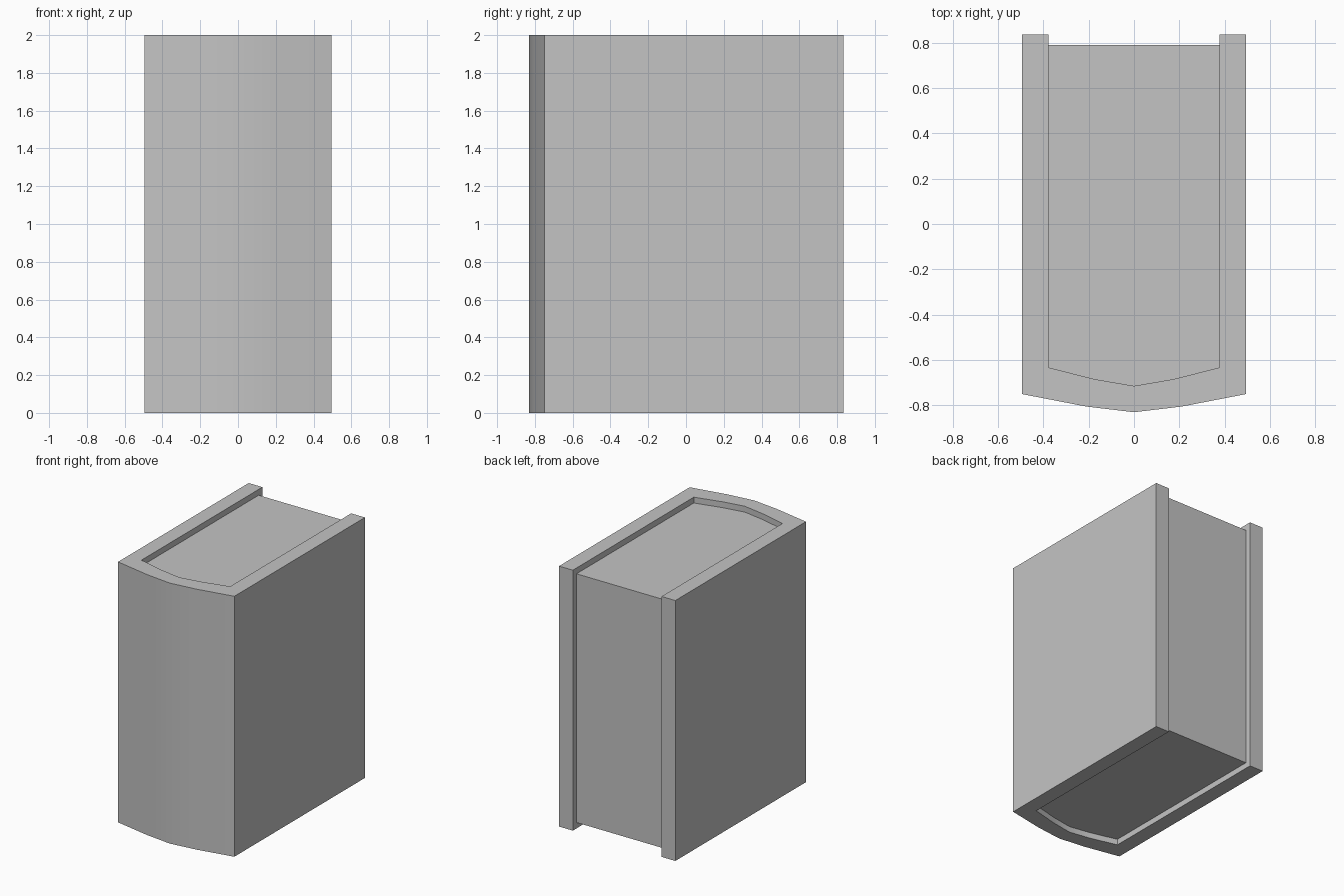
import bpy, bmesh, math

if "Cube" in bpy.data.objects:
    bpy.data.objects.remove(bpy.data.objects["Cube"])

grey = bpy.data.materials.new("plain_grey")
grey.diffuse_color = (0.55, 0.55, 0.55, 1)
grey.use_nodes = True
grey.node_tree.nodes["Principled BSDF"].inputs["Base Color"].default_value = grey.diffuse_color


def mirrored(half):
    """Complete a left-to-centre outline with its right half."""
    return half + [(-x, y) for x, y in reversed(half) if x != 0]


def extrude(name, outline, z0, z1):
    """Upright solid from a plan outline."""
    bm = bmesh.new()
    face = bm.faces.new([bm.verts.new((x, y, z0)) for x, y in outline])
    up = bmesh.ops.extrude_face_region(bm, geom=[face])["geom"]
    for v in up:
        if isinstance(v, bmesh.types.BMVert):
            v.co.z = z1
    bmesh.ops.recalc_face_normals(bm, faces=bm.faces)
    me = bpy.data.meshes.new(name)
    bm.to_mesh(me)
    bm.free()
    me.materials.append(grey)
    ob = bpy.data.objects.new(name, me)
    bpy.context.collection.objects.link(ob)
    bpy.ops.object.select_all(action='DESELECT')
    ob.select_set(True)
    bpy.context.view_layer.objects.active = ob
    bpy.ops.object.shade_smooth_by_angle(angle=math.radians(30))
    return ob


BACK, PAGE_BACK, RECESS = 0.835, 0.79, 0.045
outer = mirrored([(-0.494, BACK), (-0.494, -0.75), (-0.21, -0.805), (0, -0.83)])
inner_curve = [(-0.377, -0.633), (-0.17, -0.685), (0, -0.714)]
inner = mirrored([(-0.377, BACK)] + inner_curve)

# Cover: two boards joined by a rounded spine
extrude("cover", outer + inner[::-1], 0, 2)

# Page block: set in from the cover's top, bottom and open edge
extrude("pages", mirrored([(-0.377, PAGE_BACK)] + inner_curve), RECESS, 2 - RECESS)
